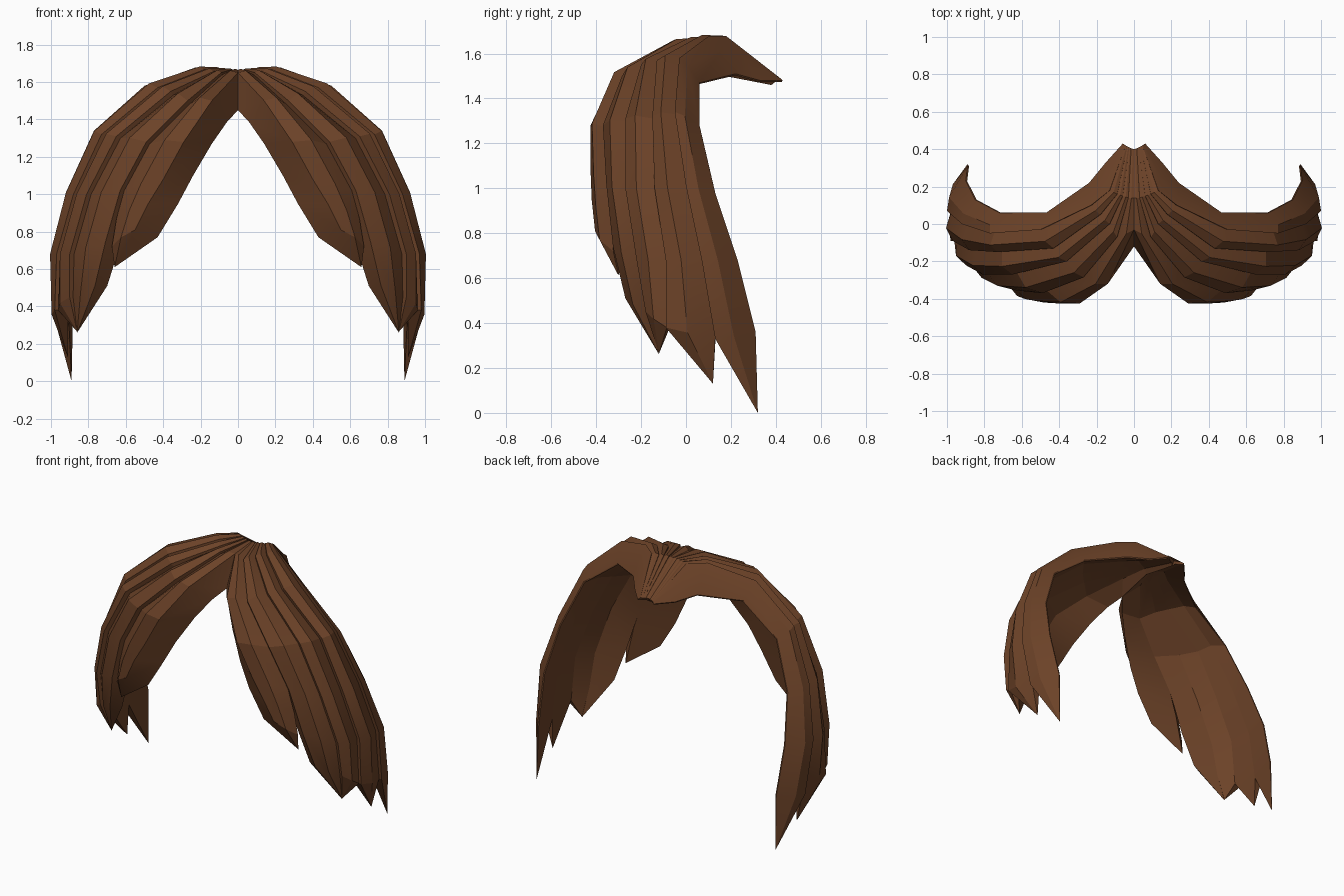
import bpy, bmesh
from mathutils import Vector

if "Cube" in bpy.data.objects:
    bpy.data.objects.remove(bpy.data.objects["Cube"])

# one flat brown for all the hair
hair = bpy.data.materials.new("brown_hair")
hair.diffuse_color = (0.15, 0.055, 0.021, 1)
hair.use_nodes = True
hair.node_tree.nodes["Principled BSDF"].inputs["Base Color"].default_value = hair.diffuse_color

# guide curves on one side, from the root at the back, over the crown, down to near the tips
under = [(0, .38, 1.46), (0, .12, 1.51), (0, -.12, 1.45), (.06, -.19, 1.385),
         (.14, -.26, 1.27), (.24, -.32, 1.1), (.32, -.34, .95), (.43, -.34, .77)]
parting = [(0, .40, 1.49), (0, .14, 1.665), (0, -.03, 1.65), (.14, -.32, 1.5),
           (.29, -.425, 1.28), (.40, -.425, 1.08), (.48, -.42, .95), (.55, -.405, .81)]
front = [(.015, .405, 1.49), (.03, .14, 1.668), (.09, -.07, 1.65), (.27, -.285, 1.5),
         (.49, -.37, 1.28), (.63, -.355, 1.02), (.71, -.325, .74), (.765, -.27, .51)]
front_side = [(.025, .41, 1.49), (.06, .15, 1.67), (.13, 0, 1.657), (.36, -.2, 1.55),
              (.65, -.27, 1.31), (.81, -.27, 1.0), (.90, -.22, .68), (.90, -.18, .45)]
side = [(.035, .415, 1.49), (.09, .16, 1.672), (.18, .05, 1.667), (.43, -.13, 1.57),
        (.73, -.15, 1.32), (.88, -.14, 1.0), (.97, -.09, .68), (.98, -.09, .38)]
back_side = [(.045, .42, 1.49), (.13, .18, 1.677), (.23, .10, 1.677), (.5, -.03, 1.58),
             (.77, -.05, 1.34), (.92, 0, 1.01), (1.0, .07, .68), (.98, .13, .33)]
back = [(.06, .43, 1.48), (.15, .33, 1.48), (.24, .22, 1.51), (.47, .06, 1.47),
        (.72, .06, 1.28), (.85, .13, .98), (.90, .23, .68), (.89, .31, .36)]
# the front lock is shorter, so its outer edge stops higher up
front_short = front[:6] + [(.67, -.345, .87), (.69, -.335, .72)]

bulge = [0, .2, .5, 1, 1, 1, .9, .7]
depth = [.02, .13, .14, .125, .12, .115, .10, .075]


def shift(p, d):
    """Move a point away from (d > 0) or toward the middle of the head."""
    return p + (p - Vector((0, .15, min(p.z, 1.0)))).normalized() * d


def strand(name, lead, trail, tip, inner=None, last=False):
    """Loft a five-sided lock between two guide curves, closing to a pointed tip."""
    bm = bmesh.new()
    rings = []
    for i, k in enumerate(bulge):
        f, b = Vector(lead[i]), Vector(trail[i])
        ridge = shift(f.lerp(b, .45), .024 * k + (.012 if last and i > 5 else 0))
        low = Vector(inner[i]) if inner else shift(f, -depth[i])
        edge = b if last else shift(b, -.028 * k)
        floor = shift(b, -.008 if last else -depth[i])
        rings.append([bm.verts.new(p) for p in (low, f, ridge, edge, floor)])
    for r, s in zip(rings, rings[1:]):
        for j in range(5):
            n = (j + 1) % 5
            bm.faces.new((r[j], r[n], s[n], s[j]))
    bm.faces.new(rings[0])
    point = bm.verts.new(tip)
    for j in range(5):
        bm.faces.new((rings[-1][j], rings[-1][(j + 1) % 5], point))
    bmesh.ops.recalc_face_normals(bm, faces=bm.faces)
    mesh = bpy.data.meshes.new(name)
    bm.to_mesh(mesh)
    bm.free()
    mesh.materials.append(hair)
    ob = bpy.data.objects.new(name, mesh)
    bpy.context.collection.objects.link(ob)
    bpy.ops.object.select_all(action='DESELECT')
    ob.select_set(True)
    bpy.context.view_layer.objects.active = ob
    bpy.ops.object.shade_smooth_by_angle(angle=.35)
    # same lock on the other side of the parting
    m = ob.modifiers.new("mirror", 'MIRROR')
    m.use_mirror_merge = False


# locks from the parting round to the back
strand("front_lock", parting, front_short, (.66, -.3, .61), inner=under)
strand("front_side_lock", front, front_side, (.86, -.12, .26))
strand("middle_side_lock", front_side, side, (.86, -.12, .265))
strand("rear_side_lock", side, back_side, (.91, .12, .13))
strand("back_lock", back_side, back, (.89, .32, 0), last=True)
